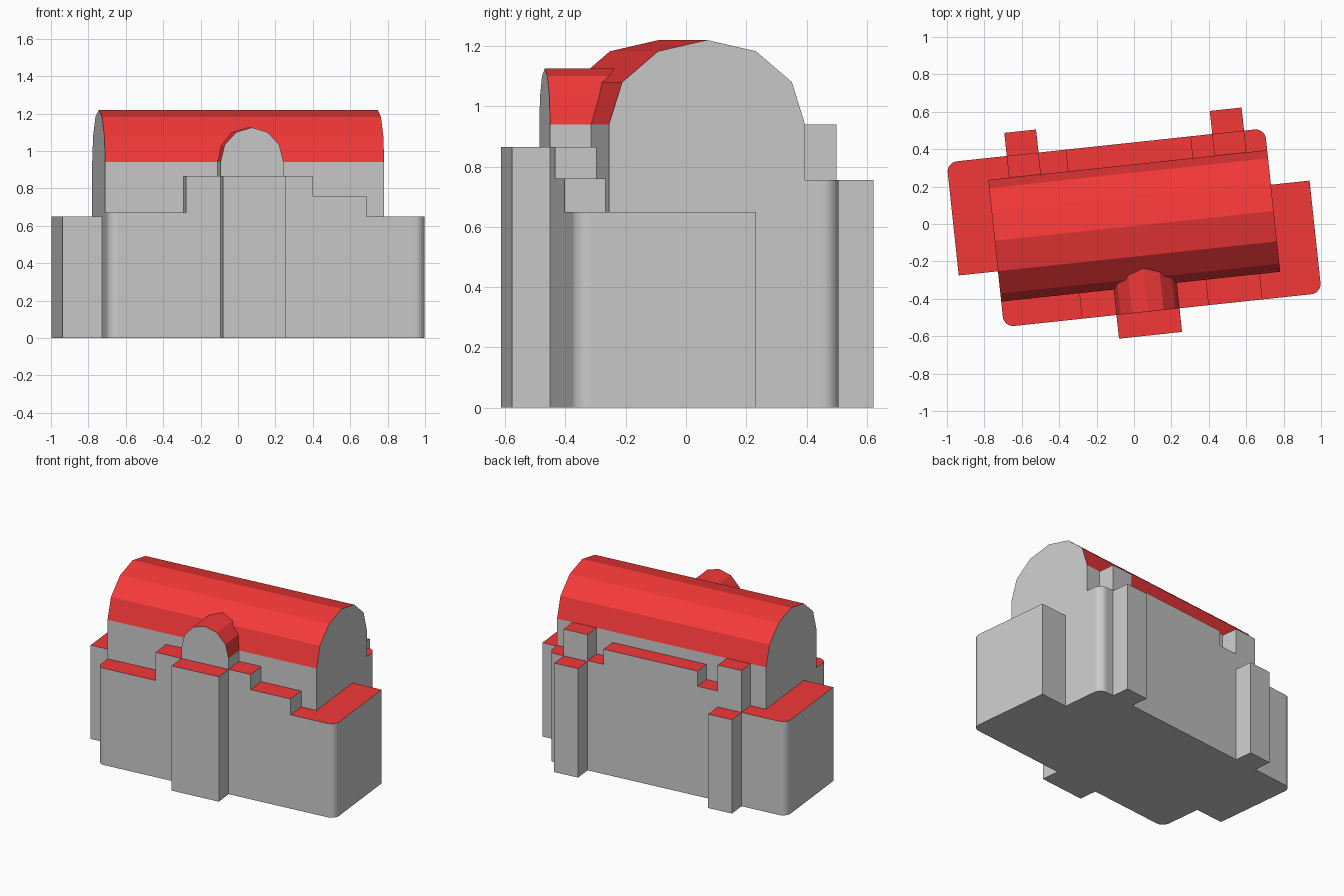
import bpy, bmesh, math
from mathutils import Vector

if "Cube" in bpy.data.objects:
    bpy.data.objects.remove(bpy.data.objects["Cube"])

YAW = math.radians(6.1)          # the whole building is turned slightly
red = bpy.data.materials.new("roof_red")
red.diffuse_color = (0.9, 0.04, 0.04, 1)
red.use_nodes = True
red.node_tree.nodes["Principled BSDF"].inputs["Base Color"].default_value = red.diffuse_color


def rounded(pts, seg=8):
    """Outline from (u, v[, radius]) corners, with arcs where a radius is given."""
    out = []
    for i, p in enumerate(pts):
        c = Vector(p[:2])
        if len(p) == 2:
            out.append(c)
            continue
        a = (Vector(pts[i - 1][:2]) - c).normalized() * p[2]
        b = (Vector(pts[(i + 1) % len(pts)][:2]) - c).normalized() * p[2]
        for k in range(seg + 1):
            t = math.pi / 2 * k / seg
            out.append(c + a * (1 - math.sin(t)) + b * (1 - math.cos(t)))
    return out


def extrude(name, ring, offset):
    """Solid from a planar ring of points and an extrusion vector."""
    bm = bmesh.new()
    face = bm.faces.new([bm.verts.new(p) for p in ring])
    res = bmesh.ops.extrude_face_region(bm, geom=[face], use_keep_orig=True)
    verts = [g for g in res["geom"] if isinstance(g, bmesh.types.BMVert)]
    bmesh.ops.translate(bm, verts=verts, vec=offset)
    bmesh.ops.recalc_face_normals(bm, faces=bm.faces)
    me = bpy.data.meshes.new(name)
    bm.to_mesh(me)
    bm.free()
    ob = bpy.data.objects.new(name, me)
    bpy.context.collection.objects.link(ob)
    return ob


def block(name, pts, top):
    return extrude(name, [(p.x, p.y, 0) for p in rounded(pts)], (0, 0, top))


def rect(u0, u1, v0, v1):
    return [(u0, v0), (u1, v0), (u1, v1), (u0, v1)]


def arch(centre, half, base, spring, rise, n=6):
    """Barrel profile: straight sides and a half ellipse of n sides."""
    arc = [(centre + half * math.cos(math.pi * k / n),
            spring + rise * math.sin(math.pi * k / n)) for k in range(n + 1)]
    return [(centre + half, base)] + arc + [(centre - half, base)]


def finish(ob):
    """Red on everything facing up, then turn the part into place."""
    ob.data.materials.clear()
    ob.data.materials.append(None)
    ob.data.materials.append(red)
    for f in ob.data.polygons:
        f.material_index = 1 if f.normal.z > 0.05 else 0
    ob.rotation_euler.z = YAW


# Footprint with both end wings and rounded outer corners
R = 0.055
U0, U1, VF, VB = -0.75, 0.75, -0.474, 0.434
NF, NB = -0.337, 0.317           # nave wall lines
body = block("aisles_and_wings", [
    (U0, VF, R), (0.958, VF, R), (0.958, 0.131), (U1, 0.131), (U1, VB, R),
    (-0.961, VB, R), (-0.961, -0.174), (U0, -0.174)], 0.65)

# Stepped aisle tops, porch, back turrets and piers, all joined to the body
pieces = [
    ([(U0, VF, R), (-0.33, VF), (-0.33, -0.2), (U0, -0.2)], 0.67),
    (rect(-0.33, 0.352, VF, -0.2), 0.865),
    (rect(0.352, 0.64, VF, -0.2), 0.76),
    (rect(-0.145, 0.194, -0.601, -0.2), 0.865),
    (rect(-0.467, -0.321, 0.2, VB), 0.76),
    (rect(-0.321, 0.352, 0.2, VB), 0.865),
    (rect(0.352, 0.467, 0.2, VB), 0.76),
    ([(0.638, 0.2), (U1, 0.2), (U1, VB, R), (0.638, VB)], 0.755),
    (rect(-0.638, -0.467, 0.2, VB), 0.94),
    (rect(0.467, 0.638, 0.2, VB), 0.94),
    (rect(-0.638, -0.467, 0.3, 0.558), 0.65),
    (rect(0.467, 0.638, 0.3, 0.558), 0.755),
]
helpers = []
for pts, top in pieces:
    h = block("join_piece", pts, top)
    m = body.modifiers.new("join", 'BOOLEAN')
    m.operation, m.solver, m.object = 'UNION', 'EXACT', h
    helpers.append(h)
deps = bpy.context.evaluated_depsgraph_get()
body.data = bpy.data.meshes.new_from_object(body.evaluated_get(deps))
body.modifiers.clear()
for h in helpers:
    bpy.data.objects.remove(h)

# Clean the seams left by joining
bm = bmesh.new()
bm.from_mesh(body.data)
bmesh.ops.remove_doubles(bm, verts=bm.verts, dist=0.0005)
bmesh.ops.dissolve_limit(bm, angle_limit=math.radians(1), verts=bm.verts, edges=bm.edges)
bm.to_mesh(body.data)
bm.free()
finish(body)

# Nave with barrel roof
finish(extrude("nave", [(U0, v, z) for v, z in
               arch((NF + NB) / 2, (NB - NF) / 2, 0.6, 0.94, 0.28)], (U1 - U0, 0, 0)))

# Small arched gable above the porch
finish(extrude("front_gable", [(u, VF, z) for u, z in
               arch(0.0245, 0.1695, 0.8, 0.94, 0.185)], (0, 0.274, 0)))
